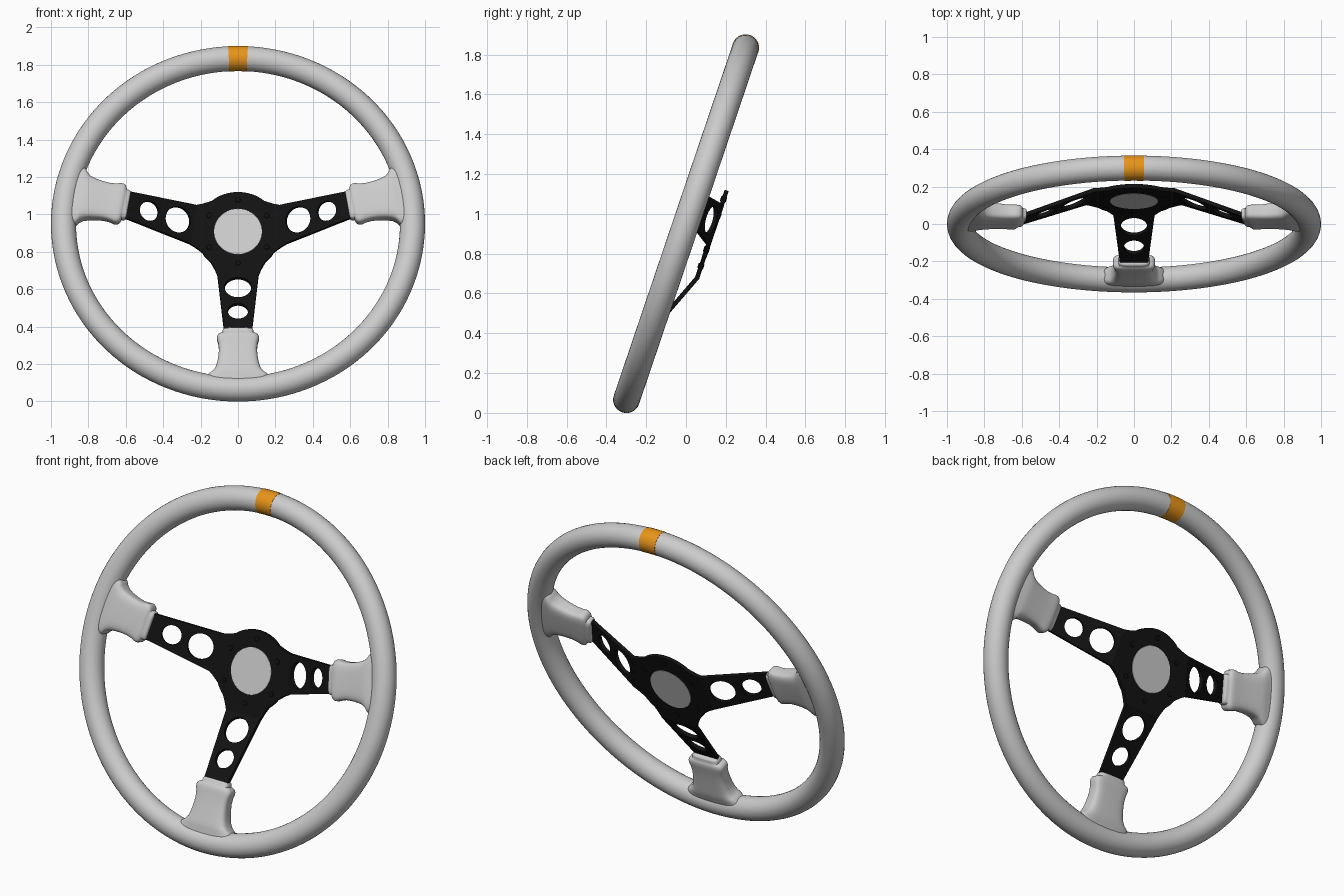
import bpy, bmesh, math
from math import sin, cos, pi, radians
from mathutils import Matrix

if "Cube" in bpy.data.objects:
    bpy.data.objects.remove(bpy.data.objects["Cube"])

# Wheel frame: x right, y up in the wheel plane, z toward the driver
TILT = Matrix.Translation((0, 0, 0.95)) @ Matrix.Rotation(radians(90 - 18.7), 4, 'X')
R, TUBE, HUB_Z = 0.933, 0.067, -0.14
SPOKES = {"right": 10, "left": 170, "lower": 270}


def material(name, color):
    m = bpy.data.materials.new(name)
    m.diffuse_color = color
    m.use_nodes = True
    m.node_tree.nodes["Principled BSDF"].inputs["Base Color"].default_value = m.diffuse_color
    return m


BLACK = material("black_metal", (0.006, 0.006, 0.006, 1))
ORANGE = material("orange_mark", (0.8, 0.3, 0.01, 1))


def add(name, mesh, matrix, mat=None, angle=40):
    ob = bpy.data.objects.new(name, mesh)
    bpy.context.collection.objects.link(ob)
    ob.matrix_world = TILT @ matrix
    if mat:
        mesh.materials.append(mat)
    bpy.ops.object.select_all(action='DESELECT')
    ob.select_set(True)
    bpy.context.view_layer.objects.active = ob
    bpy.ops.object.shade_smooth_by_angle(angle=radians(angle))
    return ob


def loft(name, rings, matrix, mat=None, closed=False, angle=40):
    """Skin a list of equal-length point rings; cap the ends unless closed."""
    bm = bmesh.new()
    vs = [[bm.verts.new(p) for p in ring] for ring in rings]
    n = len(vs[0])
    for i in range(len(vs) if closed else len(vs) - 1):
        a, b = vs[i], vs[(i + 1) % len(vs)]
        for j in range(n):
            bm.faces.new((a[j], a[(j + 1) % n], b[(j + 1) % n], b[j]))
    if not closed:
        bm.faces.new(vs[0])
        bm.faces.new(vs[-1])
    bmesh.ops.recalc_face_normals(bm, faces=bm.faces)
    mesh = bpy.data.meshes.new(name)
    bm.to_mesh(mesh)
    bm.free()
    return add(name, mesh, matrix, mat, angle)


def tube_ring(t, r, n=28):
    return [((R + r * cos(a)) * cos(t), (R + r * cos(a)) * sin(t), r * sin(a))
            for a in (2 * pi * k / n for k in range(n))]


def circle(cx, r, n=40):
    return [(cx + r * cos(2 * pi * k / n), r * sin(2 * pi * k / n)) for k in range(n)]


def plate(name, loops, matrix, half=0.009, bevel=0.002):
    """Flat plate from an outline and hole loops."""
    cu = bpy.data.curves.new(name, 'CURVE')
    cu.dimensions, cu.fill_mode = '2D', 'BOTH'
    cu.extrude, cu.bevel_depth, cu.bevel_resolution = half, bevel, 1
    for pts in loops:
        sp = cu.splines.new('POLY')
        sp.points.add(len(pts) - 1)
        for p, (x, y) in zip(sp.points, pts):
            p.co = (x, y, 0, 1)
        sp.use_cyclic_u = True
    tmp = bpy.data.objects.new("tmp", cu)
    bpy.context.collection.objects.link(tmp)
    dg = bpy.context.evaluated_depsgraph_get()
    mesh = bpy.data.meshes.new_from_object(tmp.evaluated_get(dg))
    bpy.data.objects.remove(tmp)
    mesh.materials.clear()
    mesh.name = name
    return add(name, mesh, matrix, BLACK, 30)


def cylinder(name, r, z0, z1, matrix, mat=None, n=48, chamfer=0.002):
    rings = [[(x, y, z) for x, y in circle(0, rr, n)] for rr, z in
             ((r - chamfer, z0), (r, z0 + chamfer), (r, z1 - chamfer), (r - chamfer, z1))]
    return loft(name, rings, matrix, mat)


# Rim and the orange centre mark
I4 = Matrix.Identity(4)
loft("rim", [tube_ring(2 * pi * k / 128, TUBE) for k in range(128)], I4, closed=True)
loft("centre_mark", [tube_ring(pi / 2 - 0.054 + 0.108 * k / 6, TUBE + 0.0012)
                     for k in range(7)], I4, ORANGE)

# Hub plate: disc outline with a filleted tab toward every spoke
hub_matrix = Matrix.Translation((0, 0, HUB_Z))
outline = []
angles = sorted(SPOKES.values())
tab = [(0.166, -0.146), (0.190, -0.133), (0.215, -0.120), (0.243, -0.109)]
tab += [(x, -y) for x, y in reversed(tab)]
edge = math.atan2(0.146, 0.166)
for i, deg in enumerate(angles):
    a = radians(deg)
    outline += [(x * cos(a) - y * sin(a), x * sin(a) + y * cos(a)) for x, y in tab]
    start = a + edge
    end = radians(angles[(i + 1) % 3] + (360 if i == 2 else 0)) - edge
    outline += [(0.222 * cos(t), 0.222 * sin(t)) for t in
                (start + (end - start) * k / 16 for k in range(1, 16))]
plate("hub_plate", [outline, circle(0, 0.129, 64)], hub_matrix)

# Centre cap and hub bolts
cylinder("centre_cap", 0.13, -0.012, 0.012, hub_matrix, n=64)
for k in range(6):
    a = radians(30 + 60 * k)
    cylinder(f"hub_bolt_{k + 1}", 0.014, -0.014, 0.016,
             hub_matrix @ Matrix.Translation((0.178 * cos(a), 0.178 * sin(a), 0)), BLACK, 16)

# Grip pad stations: radius, half width, half thickness
PAD = [(0.594, 0.070, 0.024), (0.597, 0.078, 0.031), (0.603, 0.082, 0.034),
       (0.618, 0.084, 0.035), (0.622, 0.096, 0.038), (0.628, 0.106, 0.042),
       (0.640, 0.112, 0.045), (0.655, 0.112, 0.046), (0.675, 0.106, 0.046),
       (0.710, 0.102, 0.047), (0.750, 0.105, 0.050), (0.790, 0.112, 0.053),
       (0.820, 0.122, 0.056), (0.840, 0.138, 0.057), (0.855, 0.160, 0.056),
       (0.910, 0.180, 0.048)]


def pad_ring(r, w, t, n=40):
    ring = []
    for k in range(n):
        c, s = cos(2 * pi * k / n), sin(2 * pi * k / n)
        ring.append((r, w * math.copysign(abs(c) ** 0.45, c),
                     t * math.copysign(abs(s) ** 0.5, s)))
    return ring


# Drilled spokes folded up from the hub, each ending in a grip pad
for side, deg in SPOKES.items():
    turn = Matrix.Rotation(radians(deg), 4, 'Z')
    fold = Matrix.Translation((0.24, 0, HUB_Z)) @ Matrix.Rotation(radians(-22), 4, 'Y')
    plate(f"{side}_spoke",
          [[(-0.004, -0.109), (0.43, -0.070), (0.43, 0.070), (-0.004, 0.109)],
           circle(0.096, 0.073), circle(0.264, 0.056)], turn @ fold)
    loft(f"{side}_grip_pad", [pad_ring(*p) for p in PAD], turn, angle=50)
